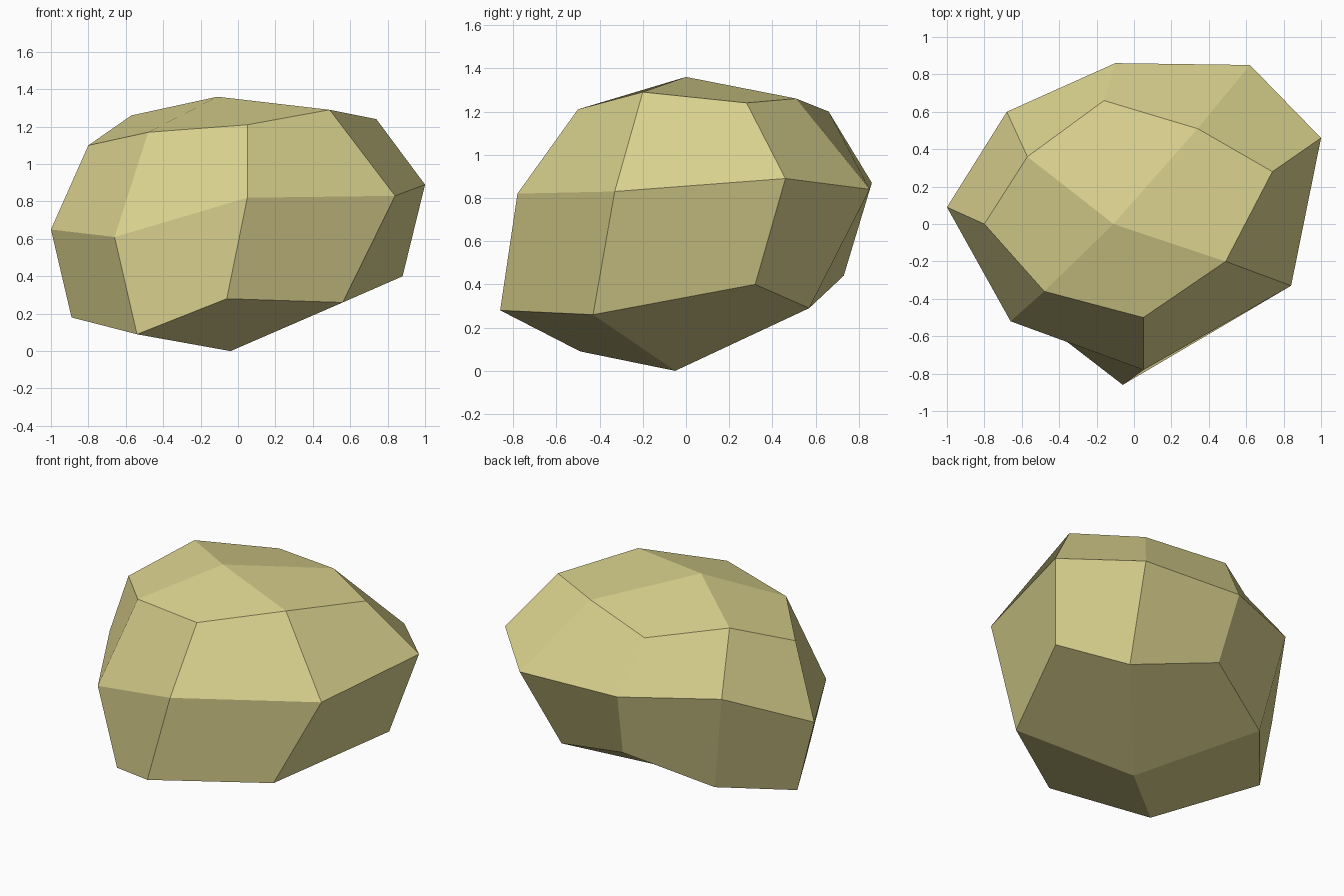
import bpy
import bmesh

# Remove the default cube
default_cube = bpy.data.objects.get("Cube")
if default_cube:
    bpy.data.objects.remove(default_cube, do_unlink=True)

# Single sandy stone colour
SAND = (0.70, 0.64, 0.27, 1.0)
stone_material = bpy.data.materials.new("sandy_stone")
stone_material.use_nodes = True
stone_material.diffuse_color = SAND
shader = stone_material.node_tree.nodes["Principled BSDF"]
shader.inputs["Base Color"].default_value = SAND
shader.inputs["Roughness"].default_value = 0.9

# Three uneven cross-sections, each running anticlockwise from the front corner;
# even entries are corners, odd entries are the midpoints between them
lower_section = [(-.06, -.86, .28), (.56, -.43, .26), (.88, .32, .40), (.51, .57, .29),
                 (-.05, .73, .44), (-.56, .50, .26), (-.89, .11, .18), (-.54, -.49, .09)]
middle_section = [(.05, -.78, .82), (.84, -.33, .83), (1, .46, .89), (.62, .85, .84),
                  (-.10, .86, .87), (-.68, .60, .91), (-1, .09, .65), (-.66, -.52, .61)]
upper_section = [(.05, -.50, 1.21), (.49, -.20, 1.29), (.74, .28, 1.24), (.34, .51, 1.26),
                 (-.16, .66, 1.20), (-.57, .36, 1.26), (-.80, 0, 1.10), (-.48, -.36, 1.17)]
bottom_point = (-.04, -.05, 0)
top_point = (-.11, 0, 1.36)


def add_section(bm, points):
    return [bm.verts.new(point) for point in points]


def bridge(bm, below, above):
    """Join two neighbouring sections with a band of quads."""
    count = len(below)
    for i in range(count):
        j = (i + 1) % count
        bm.faces.new((below[i], below[j], above[j], above[i]))


def cap(bm, section, point):
    """Close a section with quads that meet at a central point."""
    centre = bm.verts.new(point)
    count = len(section)
    for corner in range(0, count, 2):
        following = section[(corner + 1) % count]
        bm.faces.new((centre, section[corner - 1], section[corner], following))


# Faceted boulder: side bands, then both caps
bm = bmesh.new()
lower, middle, upper = [add_section(bm, section) for section in
                        (lower_section, middle_section, upper_section)]
bridge(bm, lower, middle)
bridge(bm, middle, upper)
cap(bm, upper, top_point)
cap(bm, lower, bottom_point)
bmesh.ops.recalc_face_normals(bm, faces=bm.faces)

mesh = bpy.data.meshes.new("boulder")
bm.to_mesh(mesh)
bm.free()
mesh.materials.append(stone_material)
boulder = bpy.data.objects.new("boulder", mesh)
bpy.context.collection.objects.link(boulder)
